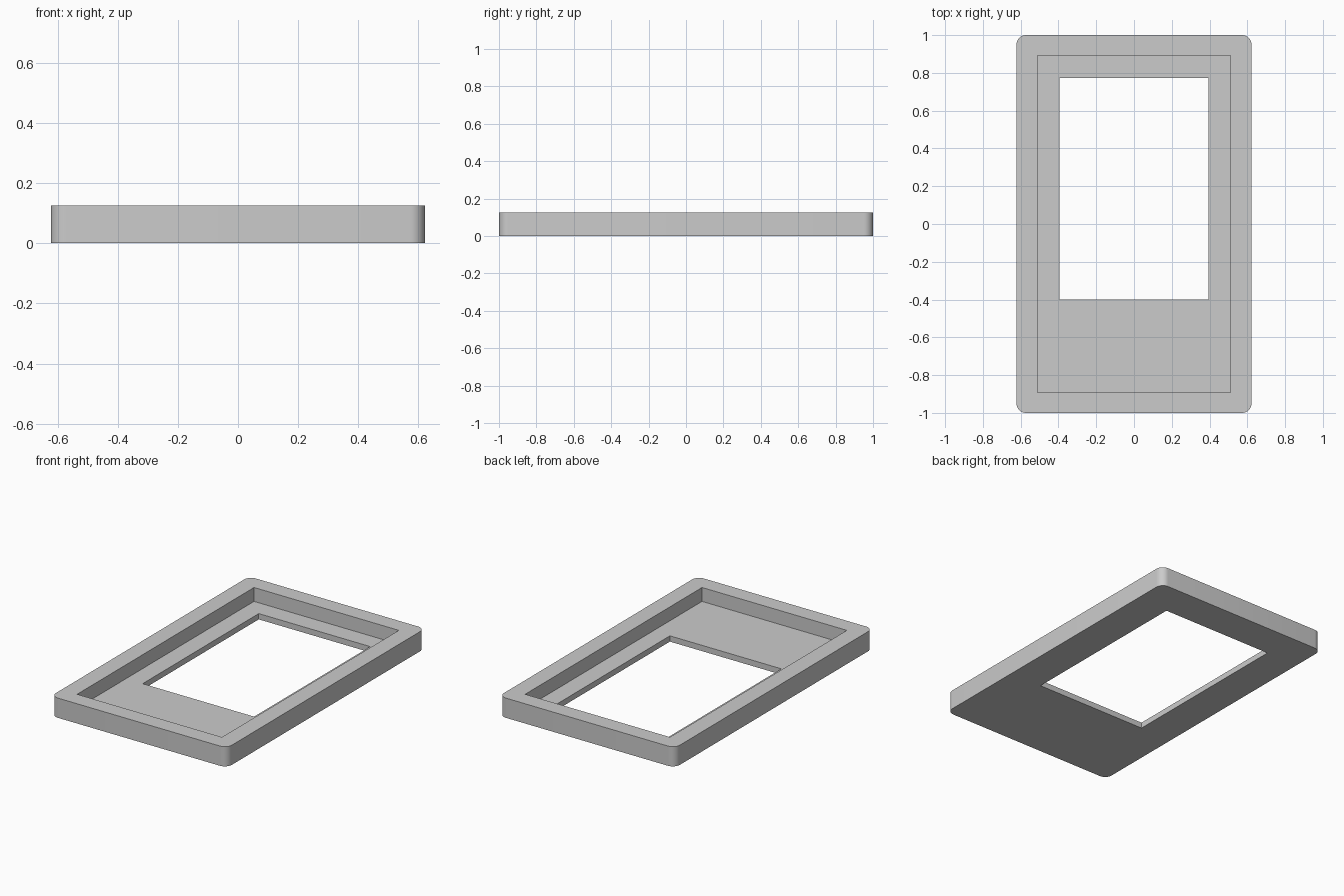
import bpy
import bmesh
from mathutils import Matrix, Vector

cube = bpy.data.objects.get("Cube")
if cube:
    bpy.data.objects.remove(cube, do_unlink=True)

HEIGHT, FLOOR, OVERSHOOT = 0.126, 0.037, 0.1

grey = bpy.data.materials.new("light_grey")
grey.use_nodes = True
colour = (0.6, 0.6, 0.6, 1)
grey.diffuse_color = colour
grey.node_tree.nodes["Principled BSDF"].inputs["Base Color"].default_value = colour


def box(name, low, high, radius=0):
    """Box between two corners, with optionally rounded vertical edges."""
    low, high = Vector(low), Vector(high)
    bm = bmesh.new()
    bmesh.ops.create_cube(bm, size=1, matrix=Matrix.Translation((low + high) / 2)
                          @ Matrix.Diagonal((*(high - low), 1)))
    if radius:
        upright = [e for e in bm.edges
                   if abs(e.verts[0].co.z - e.verts[1].co.z) > 0.01]
        bmesh.ops.bevel(bm, geom=upright, offset=radius, segments=8,
                        profile=0.5, affect='EDGES')
    mesh = bpy.data.meshes.new(name)
    bm.to_mesh(mesh)
    bm.free()
    mesh.materials.append(grey)
    obj = bpy.data.objects.new(name, mesh)
    bpy.context.collection.objects.link(obj)
    return obj


# Rounded slab
frame = box("bezel_frame", (-0.622, -1, 0), (0.622, 1, HEIGHT), 0.05)

# Shallow recess open at the top, and the window through its floor
cutters = [
    box("recess_cutter", (-0.512, -0.893, FLOOR), (0.512, 0.893, HEIGHT + OVERSHOOT)),
    box("window_cutter", (-0.394, -0.4, -OVERSHOOT), (0.394, 0.772, HEIGHT + OVERSHOOT)),
]
bpy.context.view_layer.objects.active = frame
for cutter in cutters:
    cutter.hide_render = True
    cut = frame.modifiers.new(cutter.name, 'BOOLEAN')
    cut.operation = 'DIFFERENCE'
    cut.solver = 'EXACT'
    cut.object = cutter
    bpy.ops.object.modifier_apply(modifier=cut.name)
for cutter in cutters:
    bpy.data.objects.remove(cutter, do_unlink=True)

# Smooth corners, crisp rims
bpy.ops.object.select_all(action='DESELECT')
frame.select_set(True)
bpy.ops.object.shade_smooth_by_angle(angle=0.6)
